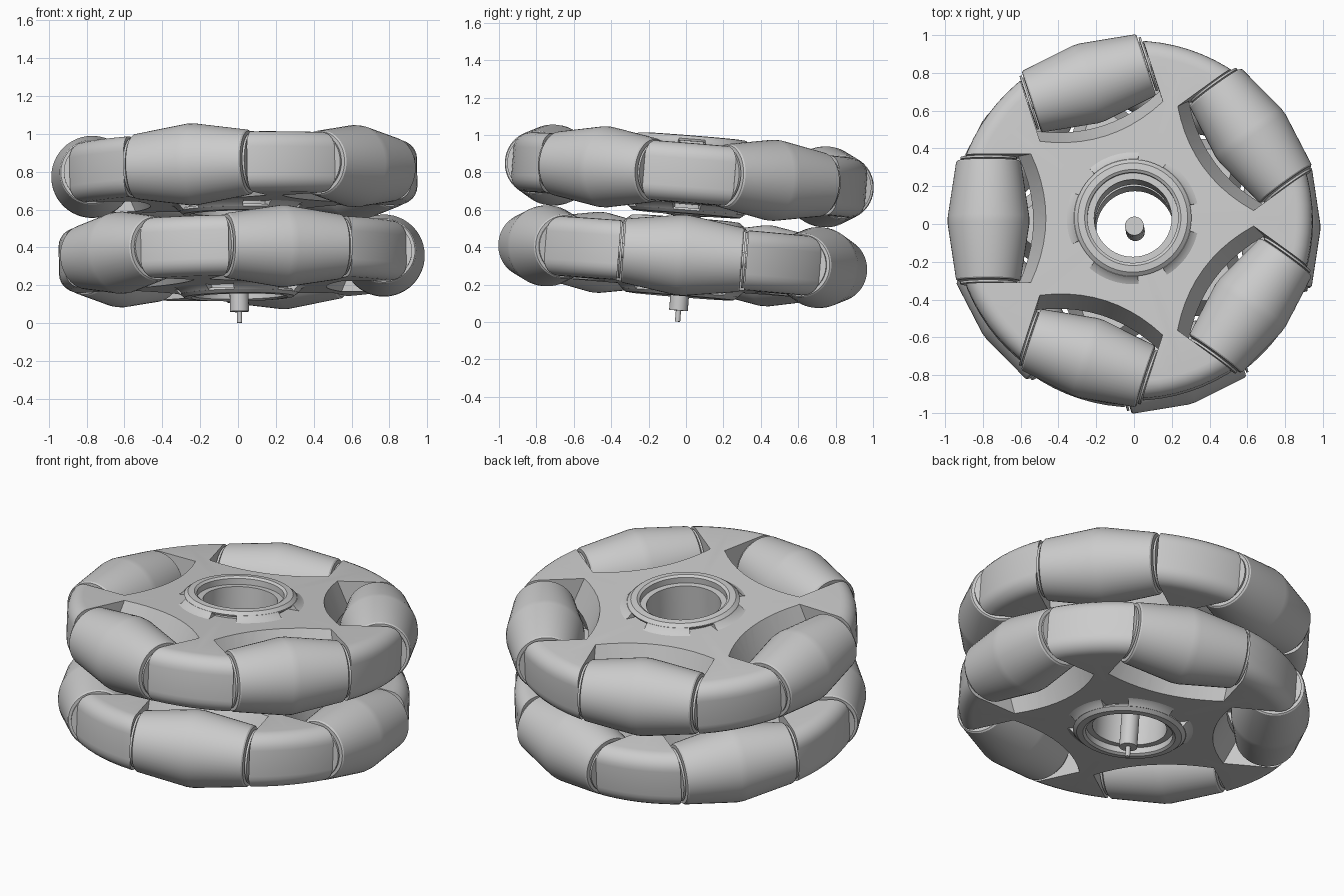
import bpy, bmesh, math
from mathutils import Matrix, Vector, Euler

cube = bpy.data.objects.get("Cube")
if cube:
    bpy.data.objects.remove(cube, do_unlink=True)

grey = bpy.data.materials.new("plain_grey")
grey.use_nodes = True
colour = (0.6, 0.6, 0.6, 1)
grey.diffuse_color = colour
grey.node_tree.nodes["Principled BSDF"].inputs["Base Color"].default_value = colour

SIDES = 5
STEP = 2 * math.pi / SIDES
ROLLER_DIST = 0.767
POCKET_HALF = 0.342


def turn(angle):
    return Matrix.Rotation(angle, 4, "Z")


def add_object(name, mesh, matrix=Matrix()):
    obj = bpy.data.objects.new(name, mesh)
    bpy.context.collection.objects.link(obj)
    obj.matrix_world = matrix
    return obj


def finish(bm, name):
    bmesh.ops.recalc_face_normals(bm, faces=bm.faces)
    mesh = bpy.data.meshes.new(name)
    bm.to_mesh(mesh)
    bm.free()
    mesh.materials.append(grey)
    return mesh


def revolve(name, profile, steps=64, arc=2 * math.pi, start=0.0):
    """Turn a closed (radius, height) profile around z."""
    bm = bmesh.new()
    full = arc > 6.28
    rings = []
    for i in range(steps if full else steps + 1):
        a = start + arc * i / steps
        rings.append([bm.verts.new((r * math.cos(a), r * math.sin(a), z)) for r, z in profile])
    n = len(profile)
    for i in range(steps):
        near, far = rings[i], rings[(i + 1) % len(rings)]
        for j in range(n):
            k = (j + 1) % n
            bm.faces.new((near[j], near[k], far[k], far[j]))
    if not full:
        bm.faces.new(rings[0])
        bm.faces.new(rings[-1])
    return finish(bm, name)


def spindle(name, profile, steps=48):
    """Solid of rotation along z with capped ends."""
    bm = bmesh.new()
    rings = [[bm.verts.new((r * math.cos(STEP * SIDES * i / steps),
                            r * math.sin(STEP * SIDES * i / steps), z)) for i in range(steps)]
             for r, z in profile]
    for low, high in zip(rings, rings[1:]):
        for i in range(steps):
            k = (i + 1) % steps
            bm.faces.new((low[i], low[k], high[k], high[i]))
    bm.faces.new(rings[0])
    bm.faces.new(rings[-1])
    return finish(bm, name)


def pocket_mesh():
    """Roller pocket: bowed inner wall, narrow at the waist and wider above and below."""
    bm = bmesh.new()
    layers = []
    for z, inner in ((-0.3, 0.4), (0, 0.53), (0.3, 0.4)):
        pts = [(1.2, -POCKET_HALF), (1.2, POCKET_HALF)]
        for i in range(11):
            t = 1 - i / 5
            pts.append((inner + 0.08 * t * t, POCKET_HALF * t))
        layers.append([bm.verts.new((x, y, z)) for x, y in pts])
    for low, high in zip(layers, layers[1:]):
        for i in range(len(low)):
            k = (i + 1) % len(low)
            bm.faces.new((low[i], low[k], high[k], high[i]))
    bm.faces.new(layers[0])
    bm.faces.new(layers[-1])
    return finish(bm, "pocket")


# Wheel body: hub rim, flat plate and rounded outer edge
upper = [(0.205, 0.165), (0.24, 0.165), (0.24, 0.2), (0.255, 0.21), (0.29, 0.207),
         (0.31, 0.19), (0.305, 0.178), (0.28, 0.178), (0.28, 0.16)]
for i in range(7):
    a = math.pi / 2 * (1 - i / 6)
    upper.append((0.865 + 0.085 * math.cos(a), 0.075 + 0.085 * math.sin(a)))
body_mesh = revolve("wheel_body", upper + [(r, -z) for r, z in reversed(upper)], 80)
body = add_object("wheel_body_source", body_mesh)
pocket = pocket_mesh()
cutters = []
for i in range(SIDES):
    cutter = add_object("pocket_cutter", pocket, turn(i * STEP))
    cutter.hide_render = True
    cutters.append(cutter)
    mod = body.modifiers.new("pocket", "BOOLEAN")
    mod.operation, mod.solver, mod.object = "DIFFERENCE", "EXACT", cutter
bpy.context.view_layer.update()
cut_mesh = bpy.data.meshes.new_from_object(body.evaluated_get(bpy.context.evaluated_depsgraph_get()))
for obj in cutters + [body]:
    bpy.data.objects.remove(obj, do_unlink=True)

# Shared small parts
flare = revolve("hub_flare", [(0.27, 0.155), (0.365, 0.155), (0.335, 0.165), (0.312, 0.19), (0.27, 0.19)],
                12, math.radians(46), math.radians(13))
roller = spindle("roller", [(0.165, -0.318), (0.172, -0.31), (0.216, -0.02),
                            (0.216, 0.02), (0.172, 0.31), (0.165, 0.318)])
roller_pin = spindle("roller_pin", [(0.04, -0.36), (0.04, 0.36)], 20)
washer = spindle("roller_washer", [(0.15, -0.006), (0.15, 0.006)], 40)

# Two wheels, the lower one turned by half a step, on one leaning axis
lean = Euler((-0.08, -0.015, 0)).to_matrix().to_4x4()
assembly = Matrix.Translation((0, 0, 0.565)) @ lean
parts = []
for label, height, spin in (("upper", 0.22, STEP / 2), ("lower", -0.22, 0.0)):
    frame = assembly @ Matrix.Translation((0, 0, height)) @ turn(spin)
    parts.append(add_object(label + "_wheel_body", cut_mesh, frame))
    for i in range(SIDES):
        spoke = frame @ turn(i * STEP)
        for side, flip in (("top", 0), ("bottom", math.pi)):
            parts.append(add_object(f"{label}_{side}_hub_flare", flare,
                                    spoke @ Matrix.Rotation(flip, 4, "X") @ turn(STEP / 2)))
        axle = spoke @ Matrix.Translation((ROLLER_DIST, 0, 0)) @ Matrix.Rotation(math.pi / 2, 4, "X")
        parts.append(add_object(label + "_roller", roller, axle))
        parts.append(add_object(label + "_roller_pin", roller_pin, axle))
        for end in (-1, 1):
            parts.append(add_object(label + "_roller_washer", washer,
                                    axle @ Matrix.Translation((0, 0, 0.331 * end))))

# Centre pin with a thin tip
pin = spindle("centre_pin", [(0.014, -0.565), (0.014, -0.505), (0.05, -0.505), (0.05, -0.13)], 24)
parts.append(add_object("centre_pin", pin, assembly))

# Smooth shading with sharp edges kept
bpy.ops.object.select_all(action="DESELECT")
for obj in parts:
    obj.select_set(True)
bpy.context.view_layer.objects.active = parts[0]
bpy.ops.object.shade_smooth_by_angle(angle=math.radians(30))
